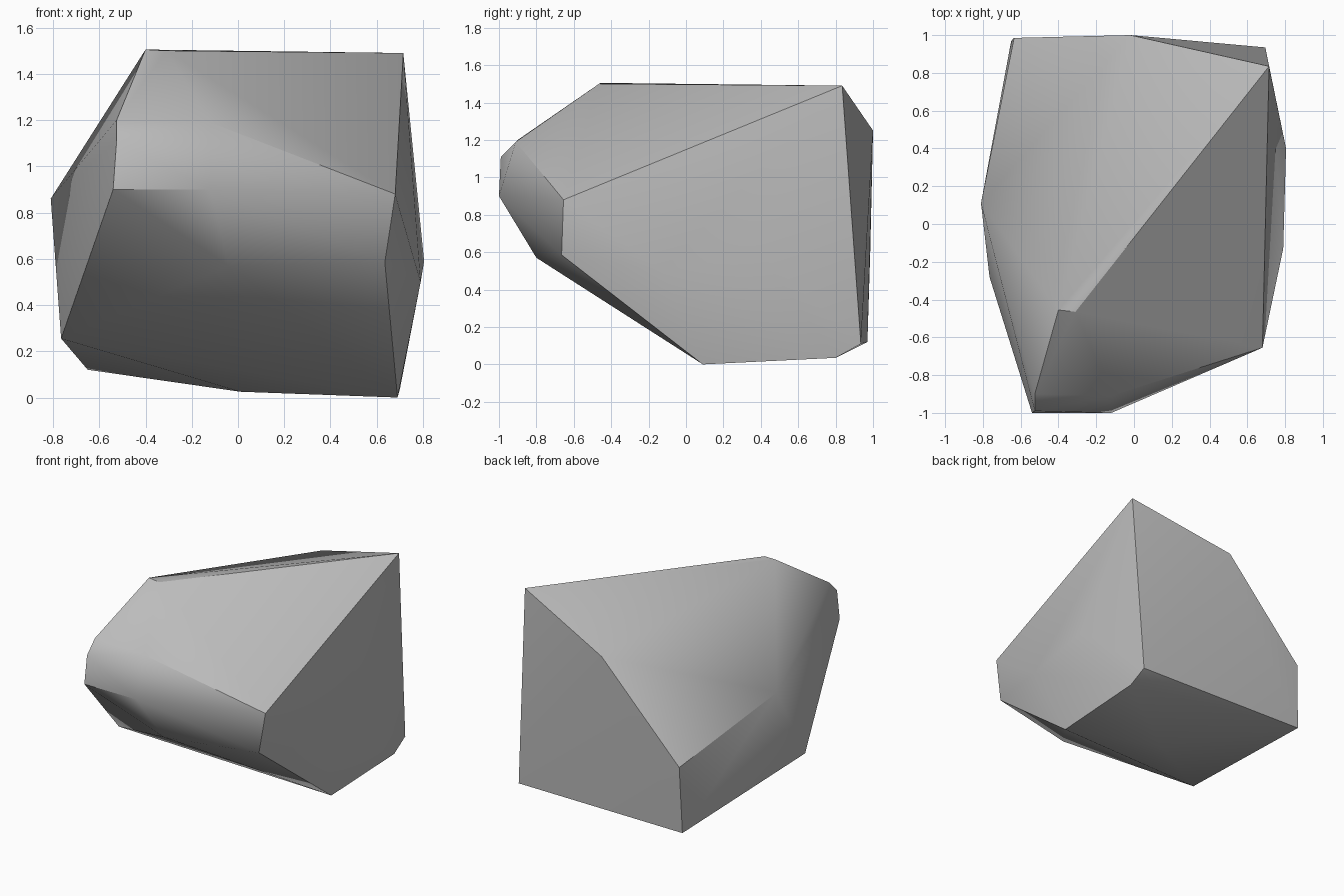
import bpy
import bmesh
import math

# Remove the default cube only
default_cube = bpy.data.objects.get("Cube")
if default_cube is not None:
    bpy.data.objects.remove(default_cube, do_unlink=True)

# Corner points of the chipped boulder, grouped by region
top_corners = [(-.4, -.455, 1.505), (-.31, -.465, 1.5), (.715, .835, 1.49)]
nose_corners = [(-.525, -.9, 1.2), (-.12, -.91, 1.19), (-.525, -.99, 1.11),
                (-.54, -1, .9), (-.12, -1, .9), (-.04, -.8, .57)]
left_corners = [(.68, -.655, .88), (.635, -.665, .585),
                (.805, .4, .59), (.79, -.13, .5)]
right_corners = [(-.81, .11, .86), (-.765, -.28, .255)]
back_corners = [(-.02, 1, 1.25), (-.635, .985, .6),
                (-.65, .97, .12), (.695, .935, .11)]
base_corners = [(.69, .09, 0), (.7, .8, .035), (.01, .3, .025)]


def make_material(name, grey):
    """Create a plain matte material with one flat grey colour."""
    material = bpy.data.materials.new(name)
    material.use_nodes = True
    colour = (grey, grey, grey, 1)
    material.diffuse_color = colour
    shader = material.node_tree.nodes["Principled BSDF"]
    shader.inputs["Base Color"].default_value = colour
    shader.inputs["Roughness"].default_value = .9
    return material


def make_hull(name, points, material):
    """Wrap a convex skin around the points and add it to the scene."""
    bm = bmesh.new()
    for point in points:
        bm.verts.new(point)
    bmesh.ops.convex_hull(bm, input=list(bm.verts))
    # Drop any point that ended up inside the skin
    loose = [vert for vert in bm.verts if not vert.link_faces]
    bmesh.ops.delete(bm, geom=loose, context='VERTS')
    bmesh.ops.recalc_face_normals(bm, faces=list(bm.faces))
    mesh = bpy.data.meshes.new(name)
    bm.to_mesh(mesh)
    bm.free()
    mesh.materials.append(material)
    obj = bpy.data.objects.new(name, mesh)
    bpy.context.scene.collection.objects.link(obj)
    return obj


# Boulder body with soft facets and crisp main edges
stone = make_material("stone grey", .5)
boulder = make_hull("boulder", top_corners + nose_corners + left_corners
                    + right_corners + back_corners + base_corners, stone)
bpy.ops.object.select_all(action='DESELECT')
boulder.select_set(True)
bpy.context.view_layer.objects.active = boulder
bpy.ops.object.shade_smooth_by_angle(angle=math.radians(30))
